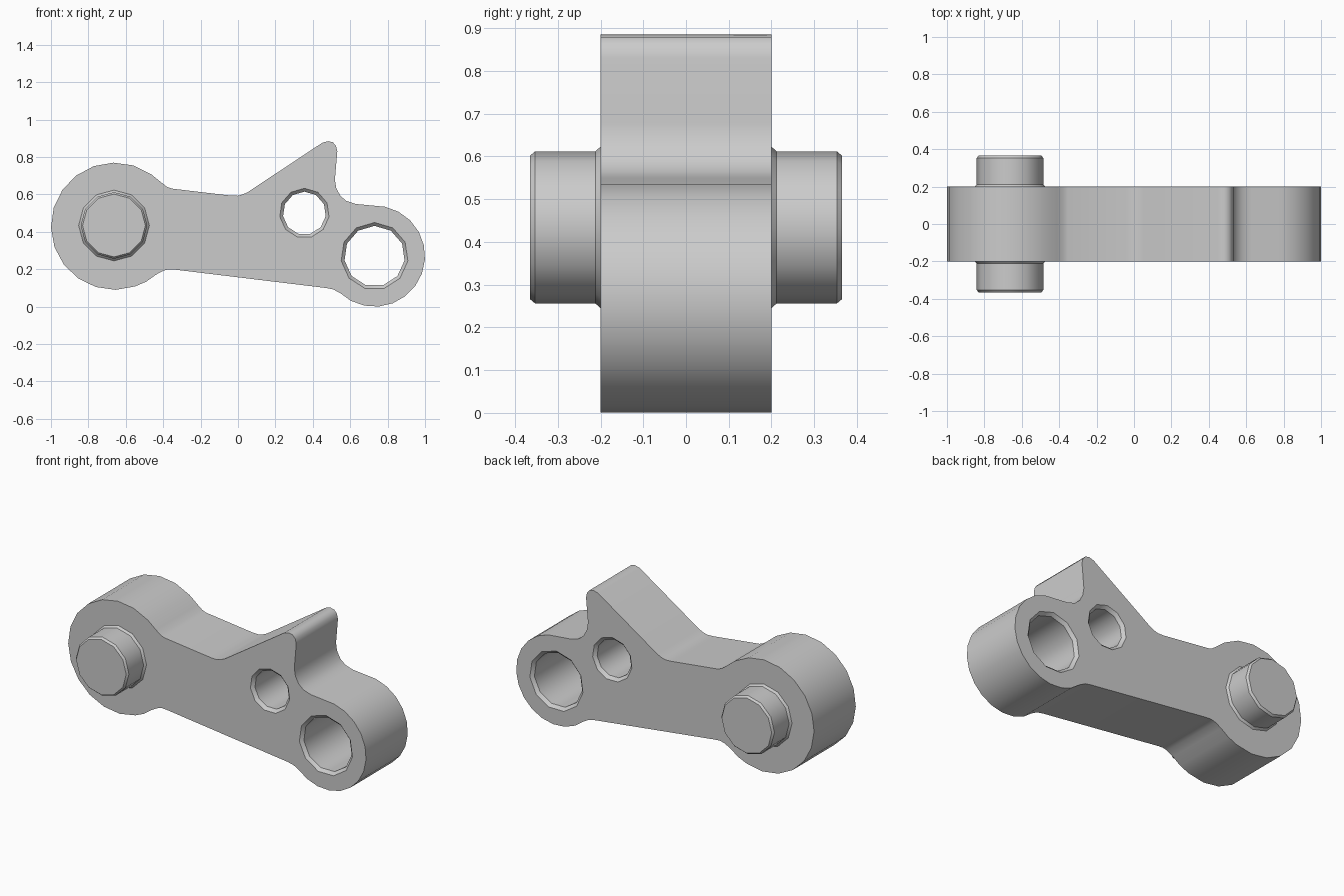
import bpy, bmesh
from math import cos, sin, radians, pi

if "Cube" in bpy.data.objects:
    bpy.data.objects.remove(bpy.data.objects["Cube"])

HALF = 0.2                 # half thickness of the arm
PIN = (-0.663, 0.434)
EYE = (0.73, 0.27)
SMALL = (0.355, 0.50)


def make_object(name, bm):
    bmesh.ops.recalc_face_normals(bm, faces=bm.faces)
    mesh = bpy.data.meshes.new(name)
    bm.to_mesh(mesh)
    bm.free()
    obj = bpy.data.objects.new(name, mesh)
    bpy.context.collection.objects.link(obj)
    return obj


def arc(cx, cz, r, a0, a1, n):
    """Points on an arc in the xz plane, angles in degrees."""
    return [(cx + r * cos(radians(a0 + (a1 - a0) * i / n)),
             cz + r * sin(radians(a0 + (a1 - a0) * i / n))) for i in range(n + 1)]


def lathe(name, centre, rings, sides):
    """Capped solid turned about a y axis; rings are (y, radius)."""
    bm = bmesh.new()
    loops = [[bm.verts.new((centre[0] + r * sin(2 * pi * k / sides), y,
                            centre[1] + r * cos(2 * pi * k / sides)))
              for k in range(sides)] for y, r in rings]
    for a, b in zip(loops, loops[1:]):
        for k in range(sides):
            j = (k + 1) % sides
            bm.faces.new((a[k], a[j], b[j], b[k]))
    bm.faces.new(loops[0])
    bm.faces.new(loops[-1])
    return make_object(name, bm)


def smooth(obj, angle):
    bpy.ops.object.select_all(action='DESELECT')
    obj.select_set(True)
    bpy.context.view_layer.objects.active = obj
    bpy.ops.object.shade_smooth_by_angle(angle=radians(angle))


# Arm outline, counter-clockwise: pin boss, lower edge, eye boss, horn, upper edge
outline = arc(-0.66, 0.43, 0.34, 55, 289, 13)
outline += [(-0.49, 0.134), (-0.44, 0.17), (-0.40, 0.192), (-0.37, 0.2), (-0.337, 0.198),
            (0.47, 0.1), (0.51, 0.092), (0.55, 0.07)]
outline += arc(0.73, 0.27, 0.27, -118, 78, 12)
outline += [(0.63, 0.549), (0.58, 0.565), (0.547, 0.593), (0.525, 0.635), (0.518, 0.68),
            (0.531, 0.83), (0.524, 0.86), (0.507, 0.879), (0.482, 0.885), (0.45, 0.876),
            (0.053, 0.613), (0.025, 0.6), (0.0, 0.593), (-0.04, 0.594),
            (-0.353, 0.631), (-0.38, 0.641), (-0.41, 0.664)]

bm = bmesh.new()
face = bm.faces.new([bm.verts.new((x, -HALF, z)) for x, z in outline])
ext = bmesh.ops.extrude_face_region(bm, geom=[face], use_keep_orig=True)
new_verts = [g for g in ext["geom"] if isinstance(g, bmesh.types.BMVert)]
bmesh.ops.translate(bm, verts=new_verts, vec=(0, 2 * HALF, 0))
arm = make_object("arm", bm)

# Chamfered through holes
for name, centre, r, sides in (("eye_cutter", EYE, 0.162, 11),
                               ("small_hole_cutter", SMALL, 0.115, 11)):
    c = 0.018
    half = [(HALF + c, r + 2 * c), (HALF - c, r)]
    rings = half + [(-y, rad) for y, rad in reversed(half)]
    cutter = lathe(name, centre, rings, sides)
    cutter.hide_render = True
    mod = arm.modifiers.new(name, 'BOOLEAN')
    mod.operation = 'DIFFERENCE'
    mod.solver = 'EXACT'
    mod.object = cutter
    bpy.context.view_layer.objects.active = arm
    bpy.ops.object.modifier_apply(modifier=name)
    bpy.data.objects.remove(cutter)
smooth(arm, 38)

# Pin through the boss, flared at the root and chamfered at each end
half = [(0.365, 0.168), (0.353, 0.178), (0.212, 0.178), (0.199, 0.19)]
pin = lathe("pivot_pin", PIN, half + [(-y, r) for y, r in reversed(half)], 12)
smooth(pin, 35)
